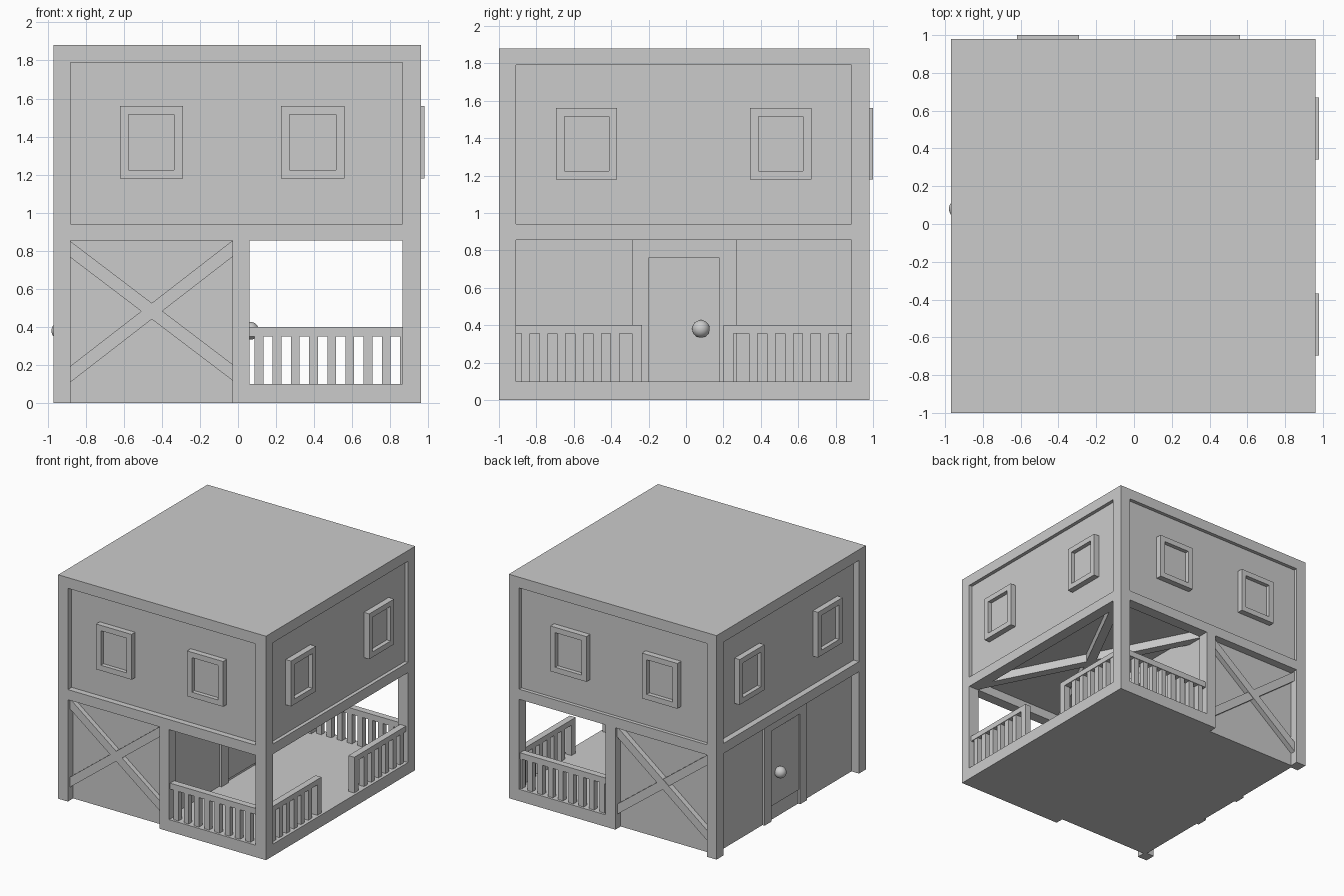
import bpy, bmesh, math
from mathutils import Vector

if "Cube" in bpy.data.objects:
    bpy.data.objects.remove(bpy.data.objects["Cube"])

grey = bpy.data.materials.new("plain grey")
grey.diffuse_color = (0.6, 0.6, 0.6, 1)
grey.use_nodes = True
grey.node_tree.nodes["Principled BSDF"].inputs["Base Color"].default_value = grey.diffuse_color


def finish(bm, name):
    bmesh.ops.recalc_face_normals(bm, faces=bm.faces)
    me = bpy.data.meshes.new(name)
    bm.to_mesh(me)
    bm.free()
    me.materials.append(grey)
    ob = bpy.data.objects.new(name, me)
    bpy.context.collection.objects.link(ob)
    return ob


def prism(name, pts, offset):
    """Flat polygon swept along an offset vector."""
    bm = bmesh.new()
    a = [bm.verts.new(p) for p in pts]
    b = [bm.verts.new(Vector(p) + Vector(offset)) for p in pts]
    bm.faces.new(a)
    bm.faces.new(b)
    n = len(a)
    for i in range(n):
        j = (i + 1) % n
        bm.faces.new((a[i], a[j], b[j], b[i]))
    return finish(bm, name)


def box(name, x0, x1, y0, y1, z0, z1):
    return prism(name, [(x0, y0, z0), (x1, y0, z0), (x1, y1, z0), (x0, y1, z0)],
                 (0, 0, z1 - z0))


# outer frame limits and the inner edges of the posts
X0, X1, Y0, Y1 = -0.97, 0.96, -1.0, 0.98
XI0, XI1, YI0, YI1 = -0.88, 0.865, -0.91, 0.885

# corner posts and middle posts
for i, (xa, xb) in enumerate([(X0, XI0), (XI1, X1)]):
    box(f"front_corner_post_{i}", xa, xb, Y0, YI0, 0, 1.88)
    box(f"back_corner_post_{i}", xa, xb, YI1, Y1, 0, 1.88)
box("front_middle_post", -0.03, 0.06, Y0, YI0, 0, 0.87)
box("back_middle_post", -0.03, 0.06, YI1, Y1, 0, 0.87)

# beam ring at mid height, roof slab
for name, x0, x1, y0, y1 in [("front", X0, X1, Y0, YI0), ("back", X0, X1, YI1, Y1),
                             ("left", X0, XI0, Y0, Y1), ("right", XI1, X1, Y0, Y1)]:
    box(name + "_middle_beam", x0, x1, y0, y1, 0.855, 0.94)
box("roof", X0, X1, Y0, Y1, 1.79, 1.88)

# storeys and porch floor
box("upper_storey", -0.92, 0.93, -0.95, 0.95, 0.93, 1.8)
box("lower_room", -0.9, 0.03, -0.93, 0.91, 0, 0.93)
box("porch_floor", -0.03, X1, Y0, Y1, 0, 0.1)

# crossed braces on the front and back of the room
for side, wall, d in [("front", -0.93, -0.045), ("back", 0.91, 0.045)]:
    for k, (za, zb, t) in enumerate([(0.11, 0.768, 1.0), (0.765, 0.12, 0.9)]):
        prism(f"{side}_brace_{k}",
              [(XI0, wall, za), (-0.03, wall, zb), (-0.03, wall, zb + 0.085),
               (XI0, wall, za + 0.085)], (0, d * t, 0))

# crossed braces under the porch ceiling
for k, (ya, yb) in enumerate([(YI0, YI1 - 0.16), (YI1 - 0.16, YI0)]):
    prism(f"ceiling_brace_{k}",
          [(0.03, ya, 0.86), (XI1, yb, 0.86), (XI1, yb + 0.16, 0.86), (0.03, ya + 0.16, 0.86)],
          (0, 0, 0.075))

# windows: four frame bars and a set-back pane, on each upper wall
Z0, Z1, W = 1.18, 1.56, 0.045


def window(name, axis, a, b, wall, out):
    def part(label, u0, u1, z0, z1, depth):
        w0, w1 = sorted((wall - 0.01 * out, wall + depth * out))
        if axis == "x":
            box(f"{name}_{label}", u0, u1, w0, w1, z0, z1)
        else:
            box(f"{name}_{label}", w0, w1, u0, u1, z0, z1)
    part("bottom", a, b, Z0, Z0 + W, 0.05)
    part("top", a, b, Z1 - W, Z1, 0.05)
    part("side_a", a, a + W, Z0 + W, Z1 - W, 0.05)
    part("side_b", b - W, b, Z0 + W, Z1 - W, 0.05)
    part("pane", a + W, b - W, Z0 + W, Z1 - W, 0.015)


for k, (a, b) in enumerate([(-0.62, -0.29), (0.225, 0.56)]):
    window(f"front_window_{k}", "x", a, b, -0.948, -1)
    window(f"back_window_{k}", "x", a, b, 0.95, 1)
for k, (a, b) in enumerate([(-0.695, -0.368), (0.342, 0.67)]):
    window(f"left_window_{k}", "y", a, b, -0.918, -1)
    window(f"right_window_{k}", "y", a, b, 0.93, 1)

# doors with frame and round knob, on the outer wall and towards the porch
for name, wall, s in [("outer", -0.9, -1), ("porch", 0.03, 1)]:
    def slab(label, y0, y1, z0, z1, d):
        xa, xb = sorted((wall - 0.01 * s, wall + d * s))
        box(f"{name}_door_{label}", xa, xb, y0, y1, z0, z1)
    slab("jamb_a", -0.29, -0.2, 0.0, 0.76, 0.02)
    slab("jamb_b", 0.18, 0.27, 0.0, 0.76, 0.02)
    slab("lintel", -0.29, 0.27, 0.76, 0.86, 0.02)
    slab("panel", -0.2, 0.18, 0.12, 0.75, 0.008)
    bm = bmesh.new()
    bmesh.ops.create_uvsphere(bm, u_segments=32, v_segments=16, radius=0.047)
    bmesh.ops.translate(bm, verts=bm.verts, vec=(wall + 0.033 * s, 0.08, 0.38))
    for f in bm.faces:
        f.smooth = True
    finish(bm, f"{name}_door_knob")


# porch railings
def railing(name, axis, a, b, w0, w1, first, count, z_under):
    def bar(label, u0, u1, z0, z1, inset=0.0):
        if axis == "x":
            box(f"{name}_{label}", u0, u1, w0 + inset, w1 - inset, z0, z1)
        else:
            box(f"{name}_{label}", w0 + inset, w1 - inset, u0, u1, z0, z1)
    bar("rail", a, b, z_under, 0.4)
    for i in range(count):
        c = first + 0.0955 * i
        bar(f"baluster_{i}", max(a, c - 0.023), min(b, c + 0.023), 0.1, z_under, 0.005)


railing("front_railing", "x", 0.06, XI1, -0.985, -0.93, 0.11, 9, 0.35)
railing("back_railing", "x", 0.06, XI1, 0.91, 0.965, 0.11, 9, 0.35)
railing("right_front_railing", "y", YI0, -0.235, 0.885, 0.94, -0.857, 6, 0.355)
railing("right_back_railing", "y", 0.2, YI1, 0.885, 0.94, 0.36, 6, 0.355)
# end posts beside the porch entrance
box("entrance_post_front", 0.885, 0.94, -0.29, -0.235, 0.1, 0.4)
box("entrance_post_back", 0.885, 0.94, 0.2, 0.255, 0.1, 0.4)
